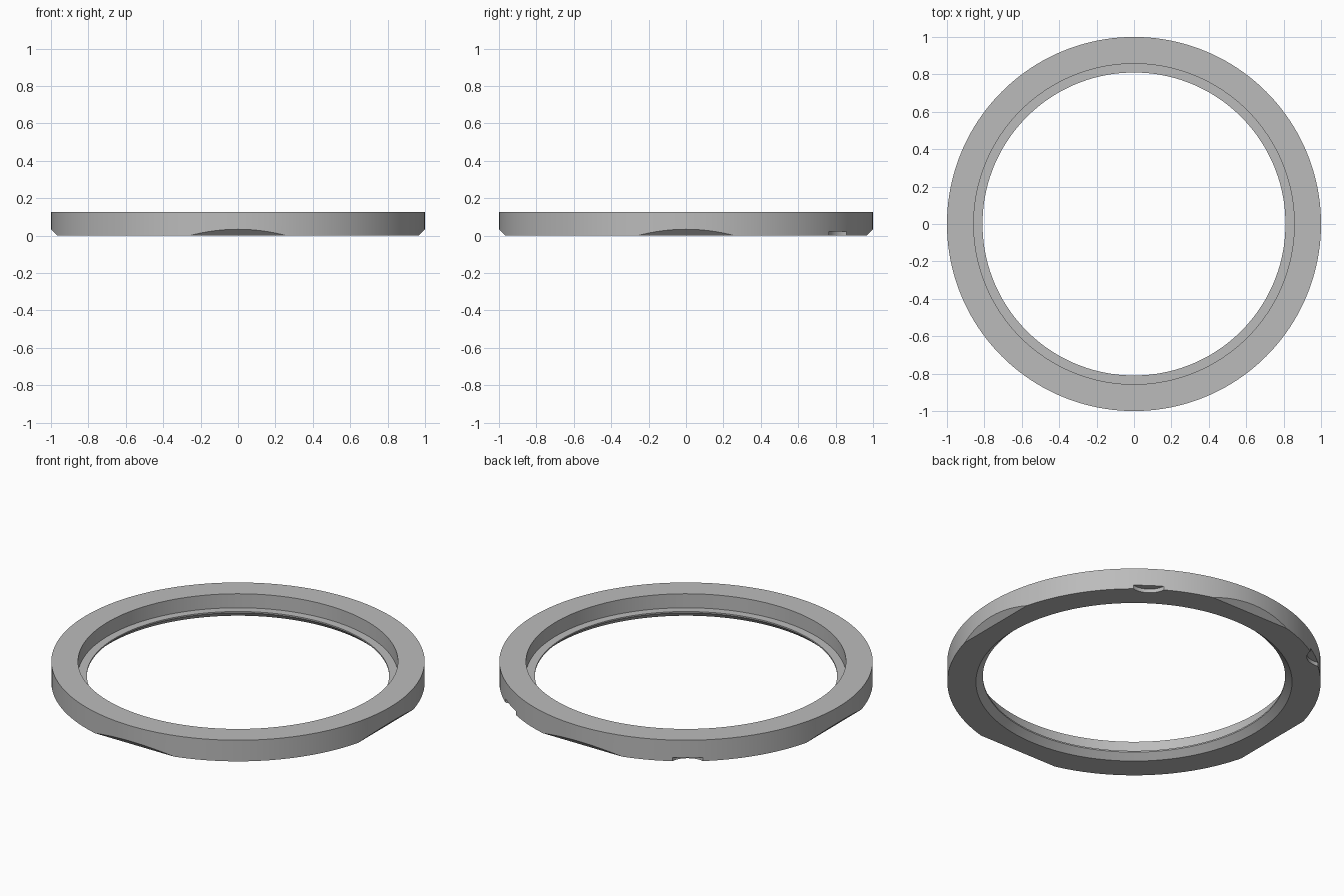
import bpy, bmesh
from math import cos, sin, radians, pi
from mathutils import Matrix, Vector

if "Cube" in bpy.data.objects:
    bpy.data.objects.remove(bpy.data.objects["Cube"])

SEGMENTS = 160
HEIGHT = 0.125

# Single satin grey
grey = bpy.data.materials.new("mid grey")
grey.use_nodes = True
colour = (0.5, 0.5, 0.5, 1)
grey.diffuse_color = colour
grey.node_tree.nodes["Principled BSDF"].inputs["Base Color"].default_value = colour


def make_object(name, bm):
    bmesh.ops.recalc_face_normals(bm, faces=bm.faces)
    mesh = bpy.data.meshes.new(name)
    bm.to_mesh(mesh)
    bm.free()
    obj = bpy.data.objects.new(name, mesh)
    bpy.context.collection.objects.link(obj)
    mesh.materials.append(grey)
    return obj


# Ring section (radius, z): outer wall, top, counterbore, thin lip, lower cone
section = [(1, 0), (1, HEIGHT), (0.857, HEIGHT), (0.857, 0.042),
           (0.81, 0.042), (0.81, 0.034), (0.847, 0)]
bm = bmesh.new()
points = [bm.verts.new((r, 0, z)) for r, z in section]
edges = [bm.edges.new((p, points[(i + 1) % len(points)])) for i, p in enumerate(points)]
bmesh.ops.spin(bm, geom=points + edges, cent=(0, 0, 0), axis=(0, 0, 1),
               angle=2 * pi, steps=SEGMENTS, use_duplicate=False)
bmesh.ops.remove_doubles(bm, verts=bm.verts, dist=0.0001)

# Four sloping flats on the lower rim
for quarter in range(4):
    a = quarter * pi / 2
    out = Vector((cos(a), sin(a), 0))
    cut = bmesh.ops.bisect_plane(
        bm, geom=bm.verts[:] + bm.edges[:] + bm.faces[:], dist=0.00001,
        plane_co=out * 0.966, plane_no=out - Vector((0, 0, 1)), clear_outer=True)
    rim = [e for e in cut["geom_cut"] if isinstance(e, bmesh.types.BMEdge)]
    bmesh.ops.edgeloop_fill(bm, edges=rim)
ring = make_object("retaining_ring", bm)

# Two rounded scoops under the back of the rim
for i, angle in enumerate((54.5, 125.5)):
    a = radians(angle)
    bm = bmesh.new()
    place = Matrix.Translation((1.07 * cos(a), 1.07 * sin(a), -0.028))
    bmesh.ops.create_cone(bm, cap_ends=True, segments=64, radius1=0.11,
                          radius2=0.11, depth=0.1, matrix=place)
    cutter = make_object(f"scoop_cutter_{i + 1}", bm)
    cutter.hide_render = True
    bpy.context.view_layer.objects.active = ring
    mod = ring.modifiers.new("scoop", 'BOOLEAN')
    mod.operation = 'DIFFERENCE'
    mod.solver = 'EXACT'
    mod.object = cutter
    bpy.ops.object.modifier_apply(modifier=mod.name)
    bpy.data.objects.remove(cutter)

# Smooth round walls with crisp edges
bpy.ops.object.select_all(action='DESELECT')
ring.select_set(True)
bpy.context.view_layer.objects.active = ring
bpy.ops.object.shade_smooth_by_angle(angle=radians(25))
